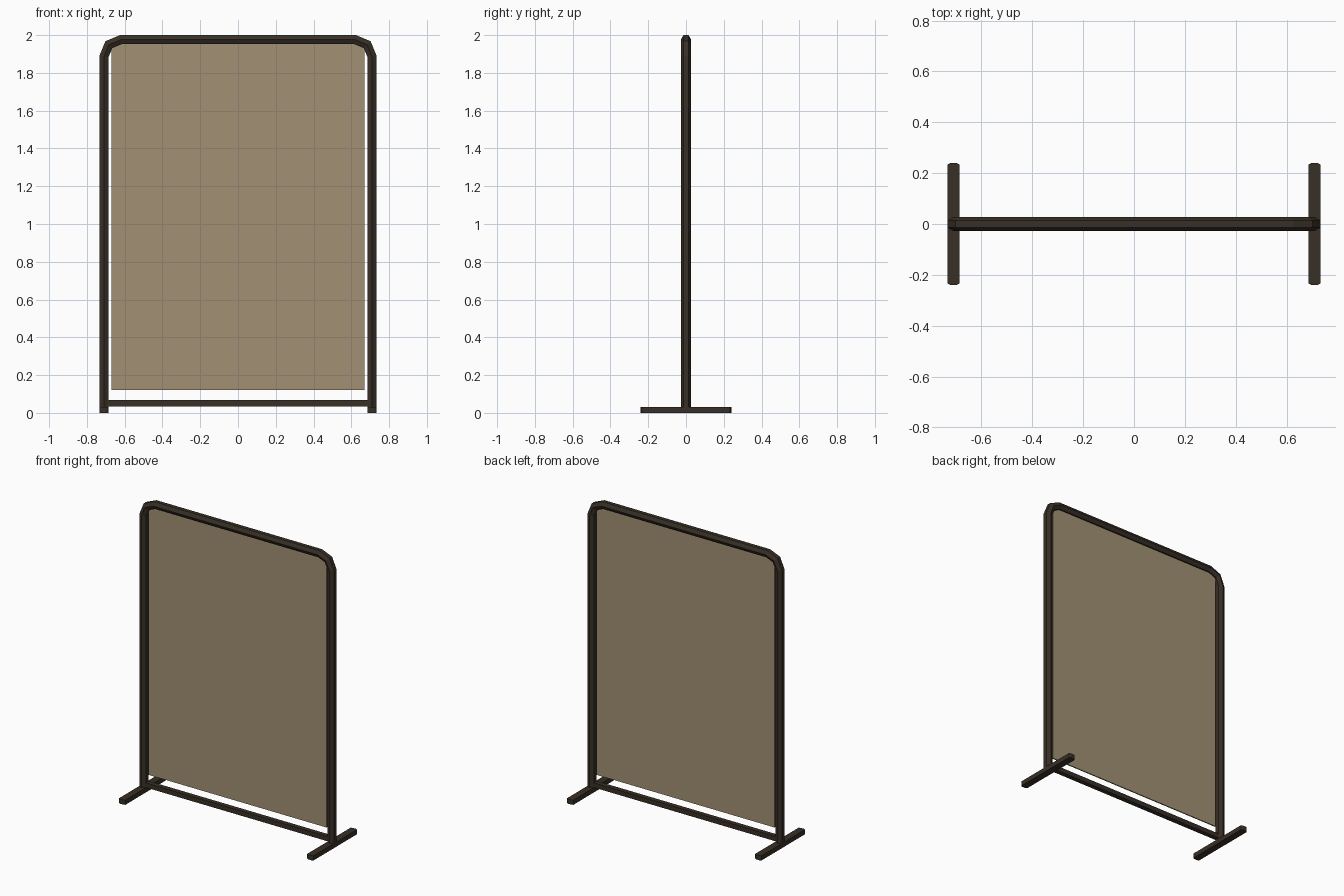
import bpy, bmesh, math
from mathutils import Vector

if "Cube" in bpy.data.objects:
    bpy.data.objects.remove(bpy.data.objects["Cube"])


def material(name, rgb):
    m = bpy.data.materials.new(name)
    m.diffuse_color = (*rgb, 1.0)
    m.use_nodes = True
    m.node_tree.nodes["Principled BSDF"].inputs["Base Color"].default_value = m.diffuse_color
    return m


DARK = material("dark brown metal", (0.040, 0.029, 0.020))
TAN = material("tan fabric", (0.36, 0.285, 0.175))


def finish(name, bm, mat):
    bmesh.ops.recalc_face_normals(bm, faces=bm.faces)
    me = bpy.data.meshes.new(name)
    bm.to_mesh(me)
    bm.free()
    me.materials.append(mat)
    ob = bpy.data.objects.new(name, me)
    bpy.context.collection.objects.link(ob)
    return ob


def box(name, lo, hi, mat):
    bm = bmesh.new()
    bmesh.ops.create_cube(bm, size=1)
    for v in bm.verts:
        v.co = Vector([lo[i] if v.co[i] < 0 else hi[i] for i in range(3)])
    return finish(name, bm, mat)


def tube(name, path, r, mat, sides=6):
    """Sweep a hexagon along a path in the XZ plane, with mitred bends."""
    pts = [Vector((x, 0, z)) for x, z in path]
    bm = bmesh.new()
    rings = []
    for i, p in enumerate(pts):
        a = (p - pts[i - 1]).normalized() if i else (pts[1] - p).normalized()
        b = (pts[i + 1] - p).normalized() if i < len(pts) - 1 else a
        t = (a + b).normalized()
        side = Vector((-t.z, 0, t.x)) / max(t.dot(a), 0.5)
        ring = []
        for k in range(sides):
            ang = 2 * math.pi * k / sides
            ring.append(bm.verts.new(p + Vector((0, r * math.cos(ang), 0)) + side * r * math.sin(ang)))
        rings.append(ring)
    for r0, r1 in zip(rings, rings[1:]):
        for k in range(sides):
            n = (k + 1) % sides
            bm.faces.new((r0[k], r0[n], r1[n], r1[k]))
    bm.faces.new(rings[0])
    bm.faces.new(rings[-1])
    return finish(name, bm, mat)


# Bent hexagonal tube: two posts and the top rail in one piece
X, TOP, BEND = 0.71, 1.976, 0.09
right = [(X, 0.01)]
for deg in (0, 45, 90):
    a = math.radians(deg)
    right.append((X - BEND + BEND * math.cos(a), TOP - BEND + BEND * math.sin(a)))
tube("bent_frame", right + [(-x, z) for x, z in reversed(right)], 0.0275, DARK)

# Fabric panel hung from the top rail
box("screen_panel", (-0.671, -0.004, 0.12), (0.671, 0.004, 1.965), TAN)

# Lower cross rail
box("lower_rail", (-0.70, -0.016, 0.035), (0.70, 0.016, 0.067), DARK)

# Flat feet with slightly clipped end corners
outline = [(0.024, 0.234), (0.012, 0.24), (-0.012, 0.24), (-0.024, 0.234)]
outline += [(-x, -y) for x, y in outline]
for side, label in ((-1, "left"), (1, "right")):
    bm = bmesh.new()
    face = bm.faces.new([bm.verts.new((side * X + x, y, 0)) for x, y in outline])
    ext = bmesh.ops.extrude_face_region(bm, geom=[face])
    for g in ext["geom"]:
        if isinstance(g, bmesh.types.BMVert):
            g.co.z = 0.032
    finish(label + "_foot", bm, DARK)
